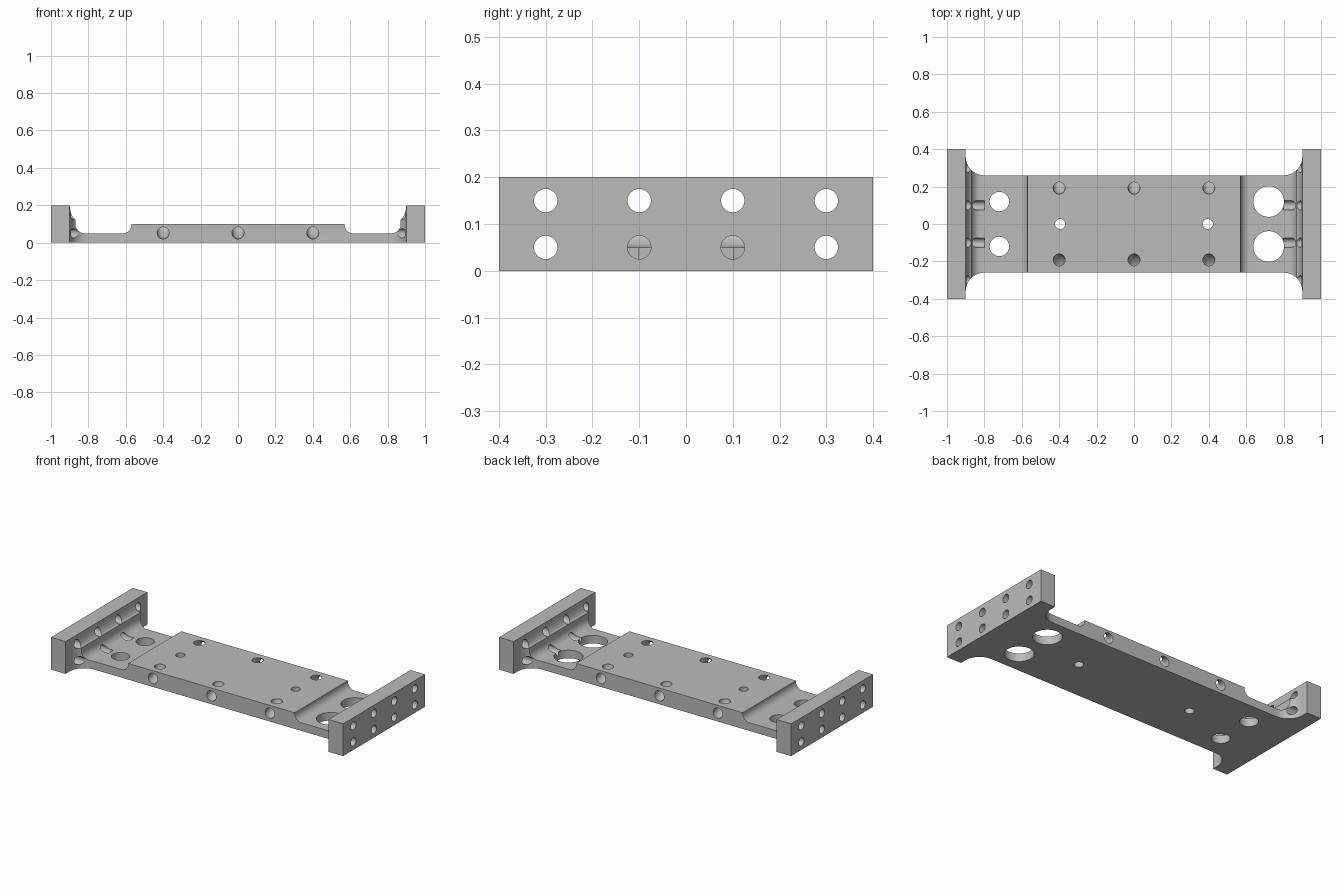
import bpy, bmesh, math
from math import sin, cos, pi, radians
from mathutils import Matrix, Vector

if "Cube" in bpy.data.objects:
    bpy.data.objects.remove(bpy.data.objects["Cube"])

metal = bpy.data.materials.new("light grey metal")
metal.use_nodes = True
grey = (0.5, 0.5, 0.5, 1)
metal.diffuse_color = grey
metal.node_tree.nodes["Principled BSDF"].inputs["Base Color"].default_value = grey


def finish(bm, name):
    bmesh.ops.recalc_face_normals(bm, faces=bm.faces[:])
    mesh = bpy.data.meshes.new(name)
    bm.to_mesh(mesh)
    bm.free()
    mesh.materials.append(metal)
    obj = bpy.data.objects.new(name, mesh)
    bpy.context.collection.objects.link(obj)
    return obj


def prism(name, points, place, low, high):
    """Extrude a closed outline; place(u, v, depth) gives the position."""
    bm = bmesh.new()
    face = bm.faces.new([bm.verts.new(place(u, v, low)) for u, v in points])
    new = bmesh.ops.extrude_face_region(bm, geom=[face])["geom"]
    shift = Vector(place(0, 0, high)) - Vector(place(0, 0, low))
    bmesh.ops.translate(bm, vec=shift, verts=[g for g in new if isinstance(g, bmesh.types.BMVert)])
    return finish(bm, name)


def arc(cx, cy, r, start, end, n=10):
    angles = [radians(start + (end - start) * i / n) for i in range(n + 1)]
    return [(cx + r * cos(a), cy + r * sin(a)) for a in angles]


def drill(bm, centre, radius, length, axis):
    turn = Matrix.Rotation(pi / 2, 4, "Y") if axis == "X" else Matrix()
    bmesh.ops.create_cone(bm, cap_ends=True, segments=40, radius1=radius, radius2=radius,
                          depth=length, matrix=Matrix.Translation(centre) @ turn)


def elbow(bm, x, side):
    """Curved bore from the long edge up to the top face."""
    a, b, r, n = 0.068, 0.048, 0.032, 24
    path = [(0.30, 0.1 - b, 0)]
    for i in range(13):
        t = pi / 2 * i / 12
        path.append((0.26 - a * sin(t), 0.1 - b * cos(t), math.atan2(b * sin(t), a * cos(t))))
    path.append((0.26 - a, 0.14, pi / 2))
    rings = []
    for y, z, t in path:
        rings.append([bm.verts.new((x + r * cos(2 * pi * k / n),
                                    side * (y + r * sin(2 * pi * k / n) * sin(t)),
                                    z + r * sin(2 * pi * k / n) * cos(t))) for k in range(n)])
    for p, q in zip(rings, rings[1:]):
        for k in range(n):
            bm.faces.new((p[k - 1], p[k], q[k], q[k - 1]))
    bm.faces.new(rings[0])
    bm.faces.new(rings[-1])


def boolean(target, tool, operation):
    mod = target.modifiers.new("cut", "BOOLEAN")
    mod.operation, mod.solver, mod.object = operation, "EXACT", tool
    bpy.context.view_layer.update()
    evaluated = target.evaluated_get(bpy.context.evaluated_depsgraph_get())
    mesh = bpy.data.meshes.new_from_object(evaluated)
    target.modifiers.clear()
    target.data = mesh
    bpy.data.objects.remove(tool)


# Side profile: raised middle, thin necks, filleted end plates
half = [(0.57, 0.1)] + arc(0.615, 0.095, 0.045, 180, 270)
half += arc(0.82, 0.1, 0.05, 270, 360)
half += [(0.87, 0.125), (0.88, 0.134), (0.888, 0.146), (0.894, 0.162), (0.898, 0.18),
         (0.9, 0.2), (1.1, 0.2), (1.1, 0)]
profile = half + [(-x, z) for x, z in reversed(half)]
body = prism("bracket_body", profile, lambda u, v, d: (u, d, v), -0.5, 0.5)

# Plan outline: narrow web flaring into wide end plates
corner = arc(0.8, 0.36, 0.1, 270, 360) + [(0.9, 0.4), (1, 0.4)]
right_end = corner + [(x, -y) for x, y in reversed(corner)]
outline = right_end + [(-x, -y) for x, y in right_end]
plan = prism("plan_outline", outline, lambda u, v, d: (u, v, d), -0.1, 0.3)
boolean(body, plan, "INTERSECT")

# Bolt holes through the end plates
bm = bmesh.new()
for side in (-1, 1):
    for y in (-0.3, -0.1, 0.1, 0.3):
        for z in (0.05, 0.15):
            drill(bm, (side * 0.95, y, z), 0.025, 0.3, "X")
boolean(body, finish(bm, "plate_holes"), "DIFFERENCE")

# Vertical holes in the necks and the middle
bm = bmesh.new()
for side in (-1, 1):
    for y in (-0.12, 0.12):
        drill(bm, (side * 0.72, y, 0.05), 0.082 if side > 0 else 0.052, 0.4, "Z")
    drill(bm, (side * 0.395, 0, 0.05), 0.027, 0.4, "Z")
boolean(body, finish(bm, "vertical_holes"), "DIFFERENCE")

# Curved bores along both long edges
bm = bmesh.new()
for side in (-1, 1):
    for x in (-0.4, 0, 0.4):
        elbow(bm, x, side)
boolean(body, finish(bm, "curved_bores"), "DIFFERENCE")

bpy.ops.object.select_all(action="DESELECT")
body.select_set(True)
bpy.context.view_layer.objects.active = body
bpy.ops.object.shade_smooth_by_angle(angle=radians(30))
